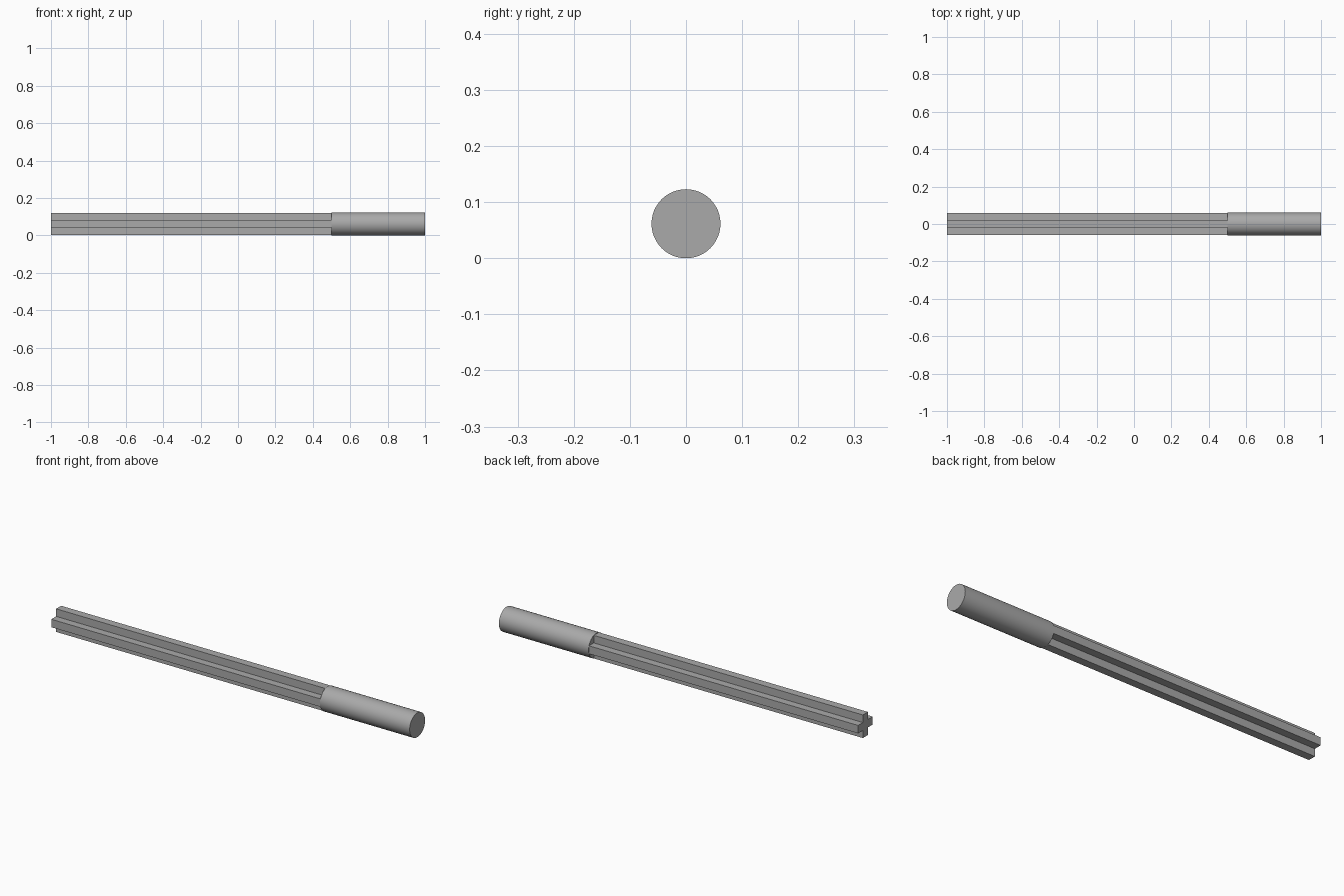
import bpy
import bmesh
import math

cube = bpy.data.objects.get("Cube")
if cube:
    bpy.data.objects.remove(cube, do_unlink=True)

RADIUS = 0.0615      # round end, also the circle the ribs fit inside
HALF_RIB = 0.02      # half the thickness of each rib
JOINT = 0.5          # where the ribbed shaft meets the round end

grey = bpy.data.materials.new("light grey")
grey.use_nodes = True
colour = (0.4, 0.4, 0.4, 1)
grey.diffuse_color = colour
grey.node_tree.nodes["Principled BSDF"].inputs["Base Color"].default_value = colour


def extrude_along_x(name, profile, start, end):
    """Solid with a closed (y, z) profile swept from start to end."""
    bm = bmesh.new()
    face = bm.faces.new([bm.verts.new((start, y, z + RADIUS)) for y, z in profile])
    result = bmesh.ops.extrude_face_region(bm, geom=[face])
    moved = [v for v in result["geom"] if isinstance(v, bmesh.types.BMVert)]
    bmesh.ops.translate(bm, verts=moved, vec=(end - start, 0, 0))
    bmesh.ops.recalc_face_normals(bm, faces=bm.faces)
    mesh = bpy.data.meshes.new(name)
    bm.to_mesh(mesh)
    bm.free()
    mesh.materials.append(grey)
    obj = bpy.data.objects.new(name, mesh)
    bpy.context.collection.objects.link(obj)
    return obj


# Cross-shaped shaft: one rib corner turned four times
tip = math.sqrt(RADIUS ** 2 - HALF_RIB ** 2)
cross = []
y_dir, z_dir = 1, 0
for quarter in range(4):
    for a, b in ((tip, -HALF_RIB), (tip, HALF_RIB), (HALF_RIB, HALF_RIB)):
        cross.append((a * y_dir - b * z_dir, a * z_dir + b * y_dir))
    y_dir, z_dir = -z_dir, y_dir
extrude_along_x("cross_shaft", cross, -1, JOINT)

# Smooth round end
sides = 48
circle = [(RADIUS * math.cos(math.tau * i / sides), RADIUS * math.sin(math.tau * i / sides))
          for i in range(sides)]
round_end = extrude_along_x("round_end", circle, JOINT, 1)
bpy.ops.object.select_all(action="DESELECT")
round_end.select_set(True)
bpy.context.view_layer.objects.active = round_end
bpy.ops.object.shade_smooth_by_angle(angle=math.radians(30))
